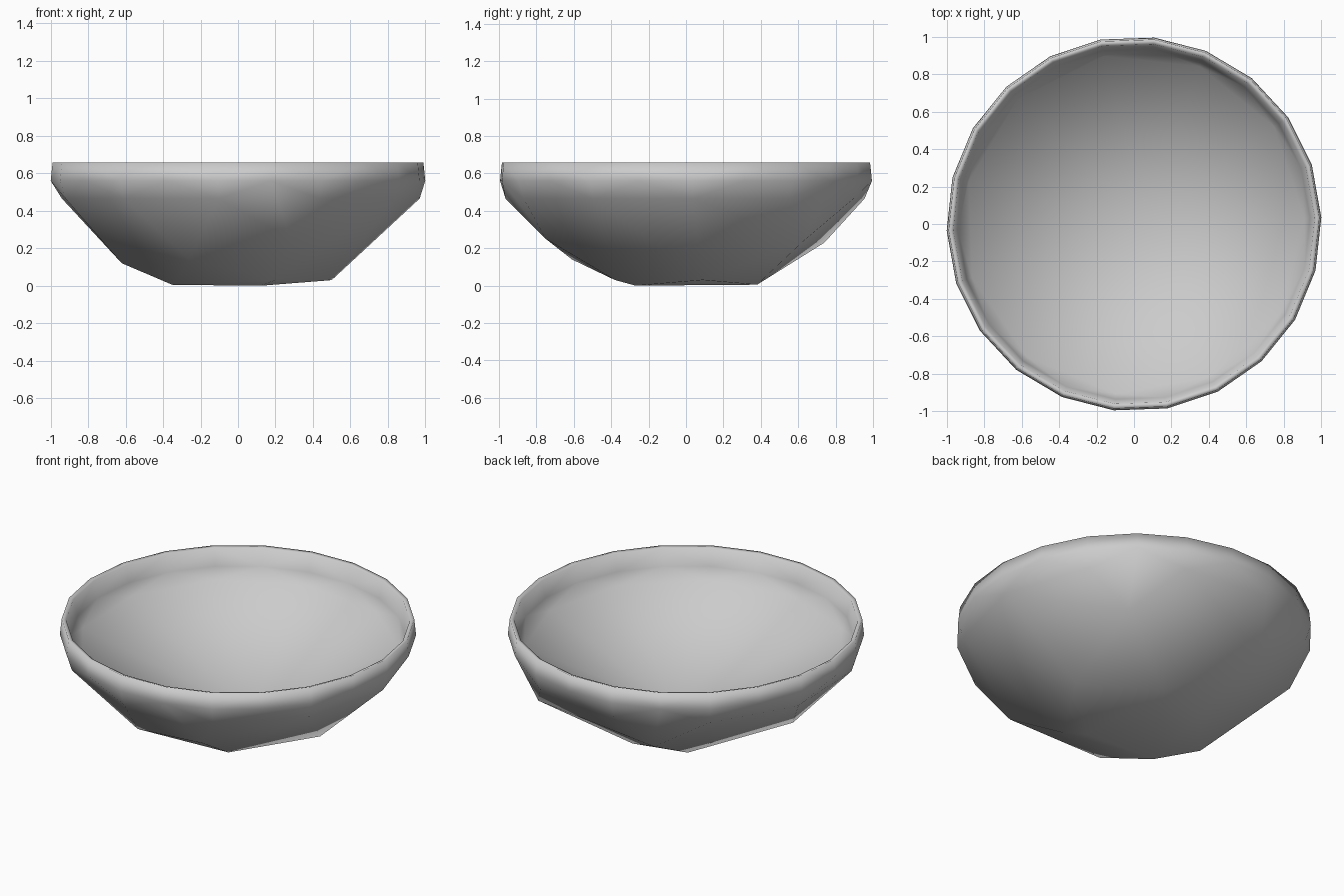
import bpy, bmesh, math

if "Cube" in bpy.data.objects:
    bpy.data.objects.remove(bpy.data.objects["Cube"])

SIDES = 22
PHASE = math.radians(2)

# Irregular corner points of the coarse underside
UNDERSIDE = [
    (0.20, -0.38, 0.03), (0.50, 0.09, 0.03), (0.10, 0.38, 0.005),
    (-0.23, 0.31, 0.01), (-0.35, -0.25, 0.005), (0.12, -0.27, 0.0),
    (-0.62, -0.16, 0.12), (-0.26, -0.61, 0.14), (0.28, -0.75, 0.25),
    (0.57, 0.63, 0.24), (-0.30, 0.74, 0.23),
]
# Lowest point of the inside
INSIDE = [(0.08, 0.0, 0.10)]


def ring(bm, r, z, step=1):
    verts = []
    for i in range(0, SIDES, step):
        a = PHASE + i * math.tau / SIDES
        verts.append(bm.verts.new((r * math.cos(a), r * math.sin(a), z)))
    return verts


def shell(bm, rim_r, rim_z, rings, points):
    """Faceted cup: hull of the rim, wall rings and low points, open on top."""
    rim = ring(bm, rim_r, rim_z)
    pts = list(rim)
    for r, z, step in rings:
        pts += ring(bm, r, z, step)
    pts += [bm.verts.new(p) for p in points]
    hull = bmesh.ops.convex_hull(bm, input=pts)
    loose = {v for v in hull["geom_interior"] + hull["geom_unused"]
             if isinstance(v, bmesh.types.BMVert)}
    bmesh.ops.delete(bm, geom=list(loose), context='VERTS')
    rim_set = set(rim)
    caps = [f for f in bm.faces if all(v in rim_set for v in f.verts)]
    bmesh.ops.delete(bm, geom=caps, context='FACES')
    return rim


bm = bmesh.new()
# Outer wall
outer = shell(bm, 0.99, 0.657, [(1.0, 0.56, 1), (0.97, 0.465, 2)], UNDERSIDE)
# Inner wall
inner = shell(bm, 0.965, 0.65, [(0.94, 0.55, 1), (0.91, 0.48, 2)], INSIDE)
# Lip joining both walls
for i in range(SIDES):
    j = (i + 1) % SIDES
    bm.faces.new((outer[i], outer[j], inner[j], inner[i]))

# Remove edges left without faces by opening the top
wires = [e for e in bm.edges if not e.link_faces]
bmesh.ops.delete(bm, geom=wires, context='EDGES')
bmesh.ops.recalc_face_normals(bm, faces=bm.faces[:])

mesh = bpy.data.meshes.new("bowl")
bm.to_mesh(mesh)
bm.free()
bowl = bpy.data.objects.new("bowl", mesh)
bpy.context.collection.objects.link(bowl)
bpy.context.view_layer.objects.active = bowl
bowl.select_set(True)
bpy.ops.object.shade_smooth()
